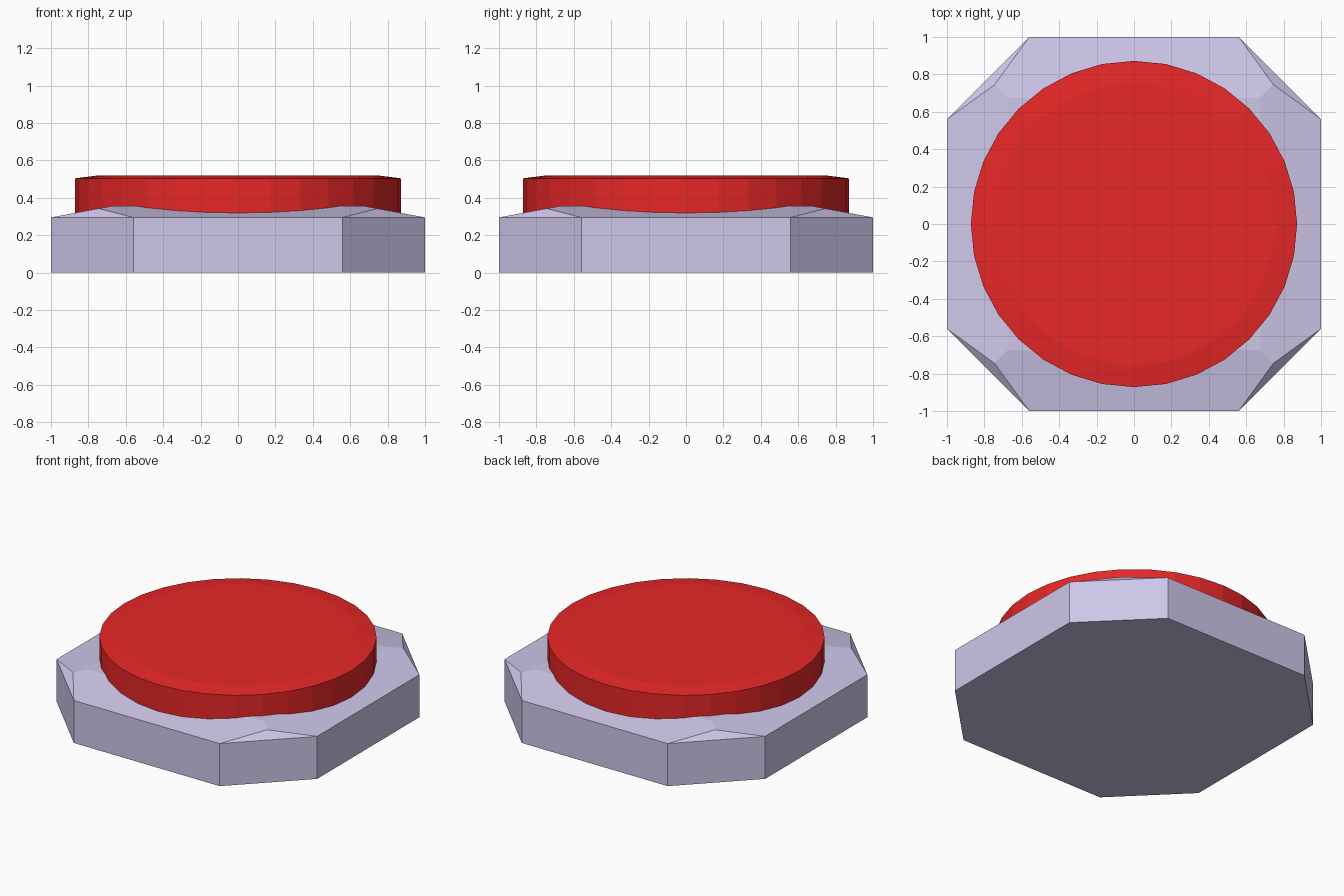
import bpy, bmesh
from math import sin, cos, pi

if "Cube" in bpy.data.objects:
    bpy.data.objects.remove(bpy.data.objects["Cube"])


def material(name, color):
    mat = bpy.data.materials.new(name)
    mat.diffuse_color = (*color, 1)
    mat.use_nodes = True
    mat.node_tree.nodes["Principled BSDF"].inputs["Base Color"].default_value = mat.diffuse_color
    return mat


def finish(bm, name, mat):
    bmesh.ops.recalc_face_normals(bm, faces=bm.faces[:])
    mesh = bpy.data.meshes.new(name)
    bm.to_mesh(mesh)
    bm.free()
    mesh.materials.append(mat)
    obj = bpy.data.objects.new(name, mesh)
    bpy.context.collection.objects.link(obj)
    return obj


def turn(p, quarter):
    x, y, z = p
    for _ in range(quarter % 4):
        x, y = -y, x
    return x, y, z


# Base housing: one side and its corner, repeated in four quarter turns
bm = bmesh.new()
SIDE = [(-.56, -1, 0), (.56, -1, 0), (-.56, -1, .295), (.56, -1, .295),
        (.745, -.745, .343), (.675, -.675, .356)]
quarters = [[bm.verts.new(turn(p, q)) for p in SIDE] for q in range(4)]
for q in range(4):
    b0, b1, t0, t1, peak, inner = quarters[q]
    nxt, prev = quarters[(q + 1) % 4], quarters[q - 1]
    bm.faces.new((b0, b1, t1, t0))                            # long wall
    bm.faces.new((b1, nxt[0], nxt[2], t1))                    # corner wall
    bm.faces.new((t1, nxt[2], peak))                          # corner facet
    bm.faces.new((t0, t1, peak, inner, prev[5], prev[4]))     # sloped top
bm.faces.new([q[5] for q in quarters])
bm.faces.new([v for q in quarters for v in q[:2]])
finish(bm, "button_base", material("lavender", (.62, .57, .82)))

# Push button: 32-sided disc with a shallow sloped rim
bm = bmesh.new()
N = 32
rings = [[bm.verts.new((r * cos(2 * pi * i / N), r * sin(2 * pi * i / N), z))
          for i in range(N)]
         for r, z in [(.872, .29), (.872, .504), (.755, .519)]]
for low, high in zip(rings, rings[1:]):
    for i in range(N):
        j = (i + 1) % N
        bm.faces.new((low[i], low[j], high[j], high[i]))
bm.faces.new(rings[0])
bm.faces.new(rings[-1])
finish(bm, "push_button", material("red", (.8, .02, .02)))
